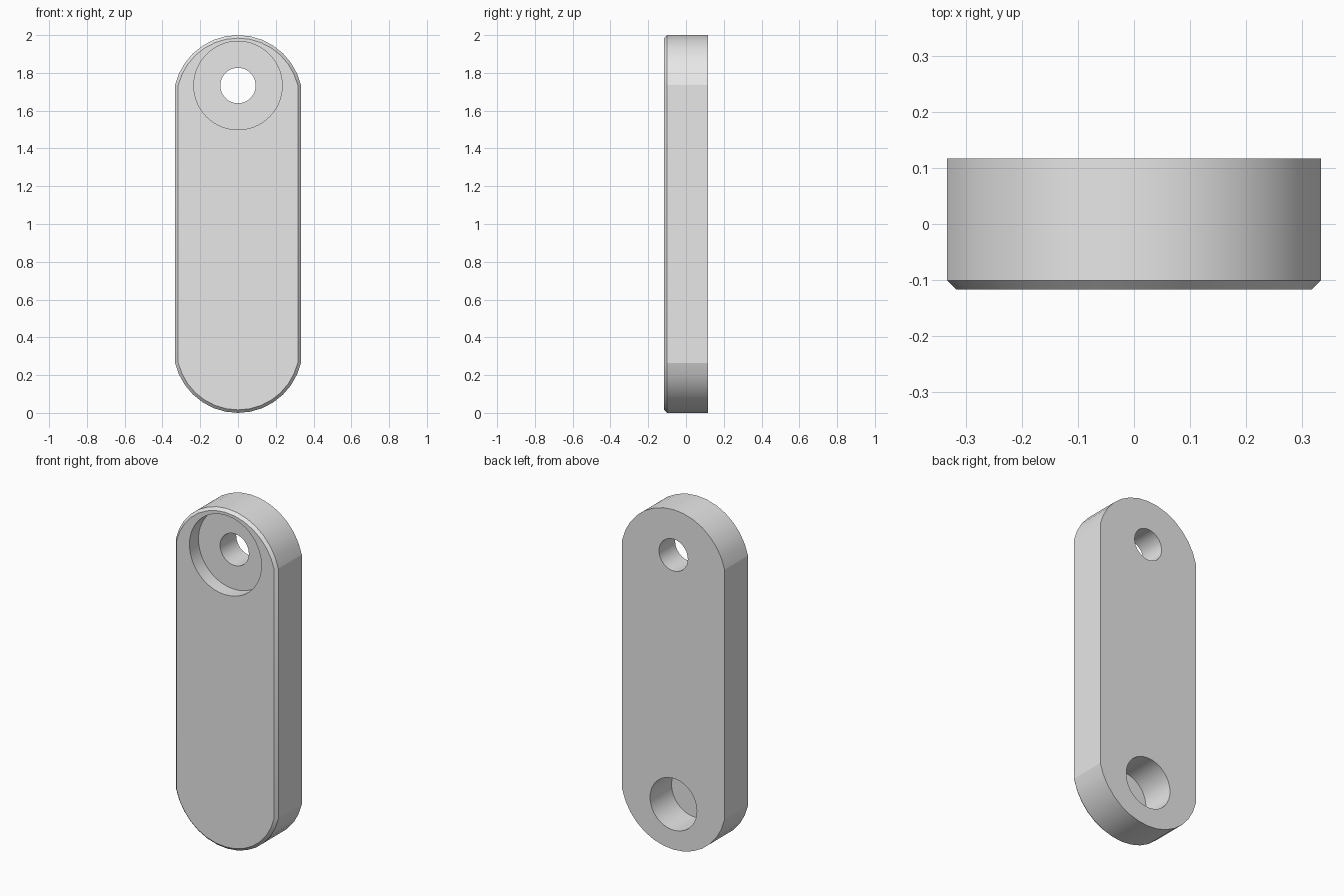
import bpy, bmesh, math
from mathutils import Matrix

if "Cube" in bpy.data.objects:
    bpy.data.objects.remove(bpy.data.objects["Cube"])

HALF_W, HALF_D, RADIUS = 0.333, 0.117, 0.3417
CHAMFER = 0.016
HOLE_TOP, HOLE_LOW = 1.733, 0.267
ARC_STEPS = 14

grey = bpy.data.materials.new("plain_grey")
grey.use_nodes = True
grey.diffuse_color = (0.8, 0.8, 0.8, 1)
grey.node_tree.nodes["Principled BSDF"].inputs["Base Color"].default_value = (0.8, 0.8, 0.8, 1)


def outline(inset):
    """Rounded bar outline in x and z, shrunk by inset."""
    r, w = RADIUS - inset, HALF_W - inset
    start = math.acos(w / r)
    step = (math.pi - 2 * start) / ARC_STEPS
    arc = [(r * math.cos(start + i * step), 1 - RADIUS + r * math.sin(start + i * step))
           for i in range(ARC_STEPS + 1)]
    return [(x, 1 + z) for x, z in arc] + [(-x, 1 - z) for x, z in arc]


def make_object(name, bm):
    bmesh.ops.recalc_face_normals(bm, faces=bm.faces)
    mesh = bpy.data.meshes.new(name)
    bm.to_mesh(mesh)
    bm.free()
    mesh.materials.append(grey)
    obj = bpy.data.objects.new(name, mesh)
    bpy.context.collection.objects.link(obj)
    return obj


def cut_round(body, radius, z, y0, y1):
    """Cut a round hole along y, from y0 to y1."""
    bm = bmesh.new()
    place = Matrix.Translation((0, (y0 + y1) / 2, z)) @ Matrix.Rotation(math.pi / 2, 4, 'X')
    bmesh.ops.create_cone(bm, cap_ends=True, segments=64, radius1=radius, radius2=radius,
                          depth=y1 - y0, matrix=place)
    cutter = make_object("hole_cutter", bm)
    cutter.hide_render = True
    mod = body.modifiers.new("hole", 'BOOLEAN')
    mod.operation, mod.solver, mod.object = 'DIFFERENCE', 'EXACT', cutter
    bpy.context.view_layer.objects.active = body
    bpy.ops.object.modifier_apply(modifier=mod.name)
    bpy.data.objects.remove(cutter)


# Bar with rounded ends and a chamfered front rim
bm = bmesh.new()
rings = [[bm.verts.new((x, y, z)) for x, z in outline(inset)]
         for y, inset in ((-HALF_D, CHAMFER), (CHAMFER - HALF_D, 0), (HALF_D, 0))]
for a, b in zip(rings, rings[1:]):
    for i in range(len(a)):
        bm.faces.new((a[i - 1], a[i], b[i], b[i - 1]))
bm.faces.new(rings[0])
bm.faces.new(rings[-1])
link_bar = make_object("link_bar", bm)

# Front counterbore, through hole, and blind pocket in the back
cut_round(link_bar, 0.234, HOLE_TOP, -0.3, -HALF_D + 0.084)
cut_round(link_bar, 0.0935, HOLE_TOP, -0.3, 0.3)
cut_round(link_bar, 0.152, HOLE_LOW, HALF_D - 0.2, 0.3)

# Smooth round walls, crisp rims
bpy.ops.object.select_all(action='DESELECT')
link_bar.select_set(True)
bpy.context.view_layer.objects.active = link_bar
bpy.ops.object.shade_smooth_by_angle(angle=math.radians(15))
